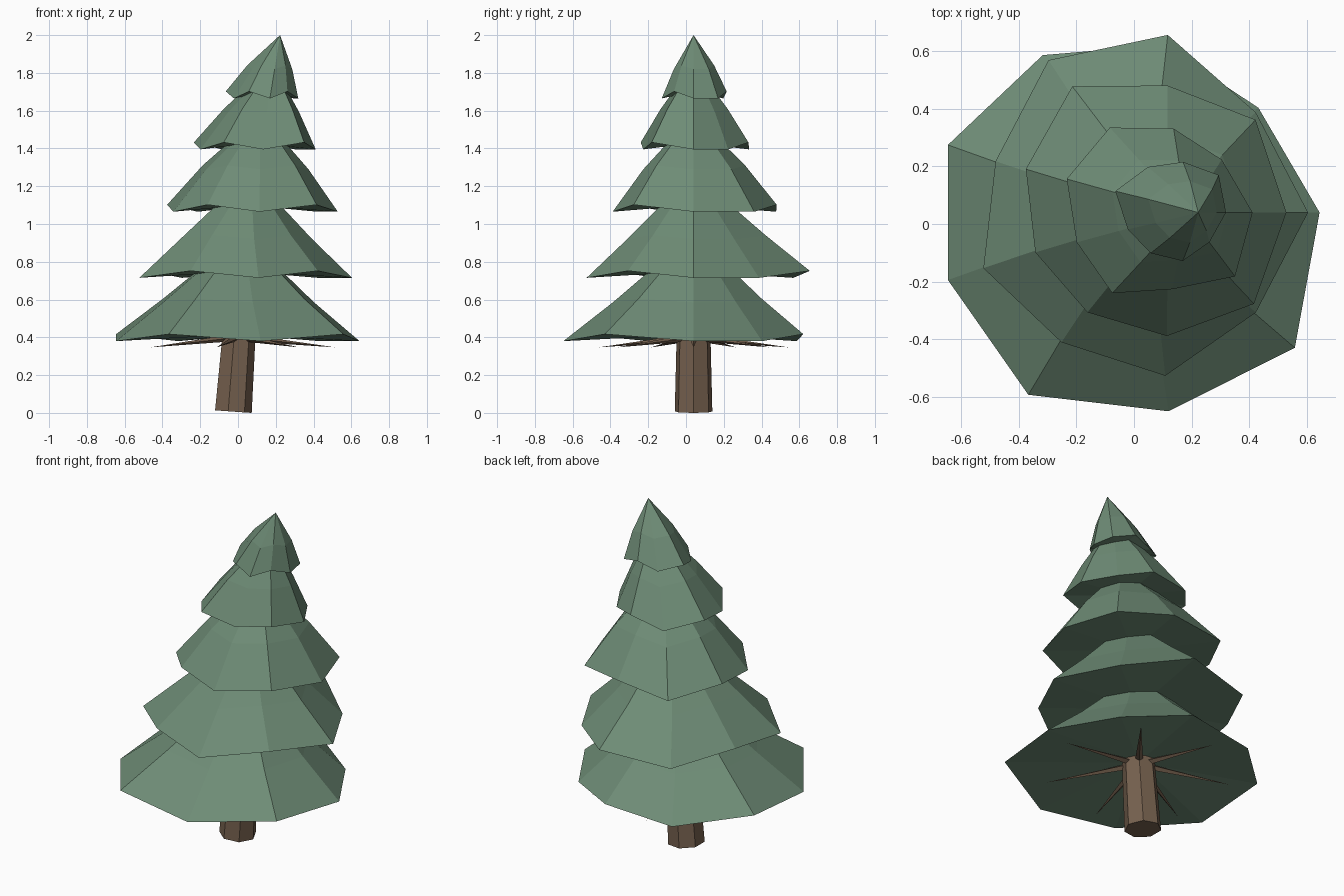
import bpy, bmesh
from math import sin, cos, tau
from mathutils import Vector

cube = bpy.data.objects.get("Cube")
if cube:
    bpy.data.objects.remove(cube, do_unlink=True)


def material(name, color):
    m = bpy.data.materials.new(name)
    m.use_nodes = True
    m.diffuse_color = color
    m.node_tree.nodes["Principled BSDF"].inputs["Base Color"].default_value = color
    return m


green = material("needle green", (0.156, 0.262, 0.181, 1))
brown = material("bark brown", (0.18, 0.119, 0.077, 1))


def centre(z):
    """Leaning, curved axis of the tree."""
    x = 0.087 * (z - 0.4) ** 2 if z > 0.4 else 0.075 * (z - 0.4)
    return Vector((x, 0.04, z))


def loft(name, start, rings, end, mat):
    """Flat-shaded skin from a start point through rings to an end point."""
    bm = bmesh.new()
    a, b = bm.verts.new(start), bm.verts.new(end)
    loops = [[bm.verts.new(p) for p in ring] for ring in rings]
    n = len(loops[0])
    for i in range(n):
        j = (i + 1) % n
        bm.faces.new((a, loops[0][j], loops[0][i]))
        bm.faces.new((b, loops[-1][i], loops[-1][j]))
        for low, high in zip(loops, loops[1:]):
            bm.faces.new((low[i], low[j], high[j], high[i]))
    bmesh.ops.recalc_face_normals(bm, faces=bm.faces)
    mesh = bpy.data.meshes.new(name)
    bm.to_mesh(mesh)
    bm.free()
    mesh.materials.append(mat)
    obj = bpy.data.objects.new(name, mesh)
    bpy.context.collection.objects.link(obj)


def tier_ring(z, radii, scale, rise):
    """Ring of corners around the axis, every second one lifted."""
    c, n = centre(z), len(radii)
    return [c + Vector((r * scale * cos(tau * i / n), -r * scale * sin(tau * i / n),
                        rise * (i % 2))) for i, r in enumerate(radii)]


# Foliage tiers: rim height, shoulder height, tip height, rim radii clockwise from +x
tiers = [
    (0.38, 0.585, 0.95, (.645, .73, .70, .73, .685, .685, .63, .59, .565)),
    (0.715, 0.92, 1.27, (.595, .54, .575, .52, .565, .52, .61, .625, .54)),
    (1.065, 1.29, 1.58, (.49, .493, .435, .40, .405, .44, .505, .447, .50)),
    (1.395, 1.59, 1.85, (.325, .345, .27, .323, .303, .34, .34, .295, .285)),
    (1.665, 1.82, 2.0, (.18, .16, .171, .163, .171, .217, .182, .178, .202)),
]
for k, (rim, shoulder, tip, radii) in enumerate(tiers):
    loft(f"foliage_tier_{k + 1}", centre(rim + 0.035),
         [tier_ring(rim, radii, 1, 0.037), tier_ring(shoulder, radii, 0.62, 0.02)],
         centre(tip), green)

# Trunk, cut square to its lean
SIDES = 7


def trunk_ring(z, r):
    return [centre(z) + Vector((r * cos(tau * i / SIDES), r * sin(tau * i / SIDES),
                                -0.07 * r * cos(tau * i / SIDES))) for i in range(SIDES)]


loft("trunk", centre(0.007), [trunk_ring(0.007, 0.102), trunk_ring(0.4, 0.092),
                              trunk_ring(0.75, 0.07)], centre(0.8), brown)

# Bare branches drooping below the lowest tier
for k in range(SIDES):
    a = tau * k / SIDES
    out, side = Vector((cos(a), sin(a), 0)), Vector((-sin(a), cos(a), 0))
    root = centre(0.395) + out * 0.06
    up = Vector((0, 0, 1))
    ring = [root + side * 0.022, root + up * 0.018, root - side * 0.022, root - up * 0.018]
    loft(f"branch_{k + 1}", root, [ring], centre(0.4) + out * 0.515 - up * 0.053, brown)
